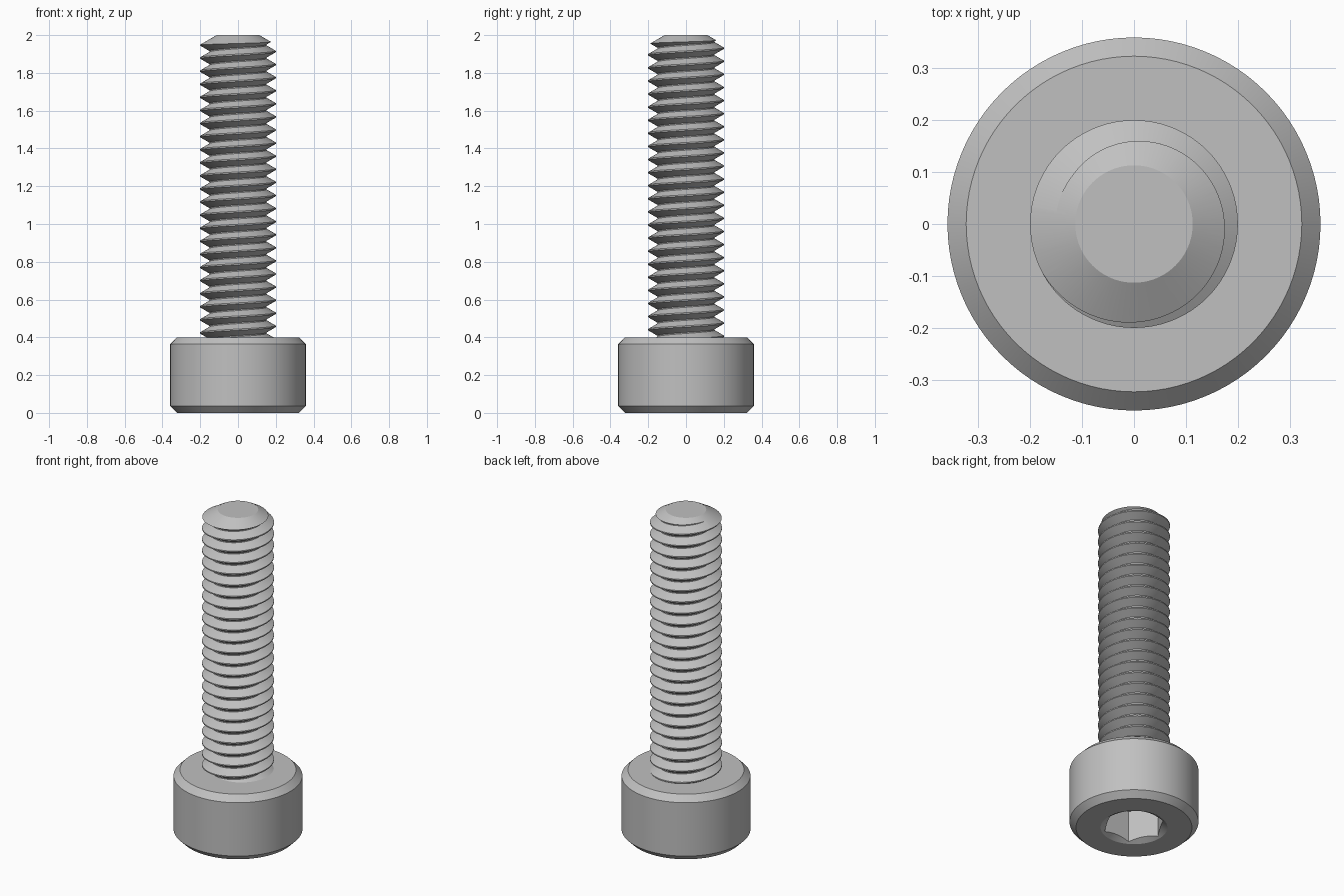
import bpy, bmesh, math
from mathutils import Vector

cube = bpy.data.objects.get("Cube")
if cube:
    bpy.data.objects.remove(cube, do_unlink=True)

steel = bpy.data.materials.new("steel_grey")
steel.use_nodes = True
steel.diffuse_color = (0.53, 0.53, 0.53, 1)
steel.node_tree.nodes["Principled BSDF"].inputs["Base Color"].default_value = (0.53, 0.53, 0.53, 1)


def finish(bm, name):
    bmesh.ops.recalc_face_normals(bm, faces=bm.faces)
    mesh = bpy.data.meshes.new(name)
    bm.to_mesh(mesh)
    bm.free()
    mesh.materials.append(steel)
    obj = bpy.data.objects.new(name, mesh)
    bpy.context.collection.objects.link(obj)
    return obj


def lathe(name, profile, sides):
    """Closed solid of revolution from (radius, height) points."""
    bm = bmesh.new()
    rings = []
    for r, z in profile:
        rings.append([bm.verts.new((r * math.cos(a), r * math.sin(a), z))
                      for a in (math.tau * i / sides for i in range(sides))])
    for low, high in zip(rings, rings[1:]):
        for i in range(sides):
            j = (i + 1) % sides
            bm.faces.new((low[i], low[j], high[j], high[i]))
    bm.faces.new(rings[0])
    bm.faces.new(rings[-1])
    return finish(bm, name)


def activate(obj):
    bpy.ops.object.select_all(action='DESELECT')
    obj.select_set(True)
    bpy.context.view_layer.objects.active = obj


def combine(obj, tool, operation):
    """Apply a boolean and discard the tool."""
    tool.hide_render = True
    activate(obj)
    mod = obj.modifiers.new("cut", 'BOOLEAN')
    mod.operation = operation
    mod.solver = 'EXACT'
    mod.object = tool
    bpy.ops.object.modifier_apply(modifier=mod.name)
    bpy.data.objects.remove(tool, do_unlink=True)


def smooth(obj):
    activate(obj)
    bpy.ops.object.shade_smooth_by_angle(angle=math.radians(25))


# Socket head: chamfered cylinder
HEAD_R, HEAD_H, CHAMFER = 0.359, 0.4, 0.036
head = lathe("socket_head", [(HEAD_R - CHAMFER, 0), (HEAD_R, CHAMFER),
                             (HEAD_R, HEAD_H - CHAMFER), (HEAD_R - CHAMFER, HEAD_H)], 96)

# Hexagonal key socket with a conical lead-in
hex_r = 0.15 / math.cos(math.pi / 6)
combine(head, lathe("hex_cutter", [(hex_r, -0.1), (hex_r, 0.2)], 6), 'DIFFERENCE')
combine(head, lathe("lead_in_cutter", [(0.286, -0.06), (0.186, 0), (0.086, 0.06)], 96), 'DIFFERENCE')
smooth(head)

# Threaded shank: helical strip with a trapezoid tooth
CREST, ROOT, PITCH, STEPS = 0.2, 0.151, 0.0693, 72
FLAT = 0.0035
TOP_CREST = 1.948            # crest height on the right-hand side (-x)
flank = (CREST - ROOT) * math.tan(math.pi / 6)
tooth = [(CREST, -FLAT), (CREST, FLAT), (ROOT, FLAT + flank),
         (ROOT, PITCH - FLAT - flank), (CREST, PITCH - FLAT)]

bm = bmesh.new()
previous = None
for i in range(-25 * STEPS, 4 * STEPS):
    a = math.pi + math.tau * i / STEPS
    lift = TOP_CREST + PITCH * i / STEPS
    row = [bm.verts.new((r * math.cos(a), r * math.sin(a), lift + z)) for r, z in tooth]
    if previous:
        for k in range(len(tooth) - 1):
            bm.faces.new((previous[k], row[k], row[k + 1], previous[k + 1]))
    previous = row
bmesh.ops.remove_doubles(bm, verts=bm.verts, dist=1e-5)

# Trim both ends flat and cap them
for height, normal in ((0.37, -1), (2.06, 1)):
    bmesh.ops.bisect_plane(bm, geom=bm.verts[:] + bm.edges[:] + bm.faces[:],
                           plane_co=Vector((0, 0, height)), plane_no=Vector((0, 0, normal)),
                           clear_outer=True)
bmesh.ops.holes_fill(bm, edges=[e for e in bm.edges if e.is_boundary], sides=0)
shank = finish(bm, "threaded_shank")

# Conical point at the free end
tip_r = 0.113
slope = math.tan(math.pi / 6)
envelope = lathe("point_envelope", [(0.3, 0.3), (0.3, 2 - (0.3 - tip_r) * slope), (tip_r, 2)], 96)
combine(shank, envelope, 'INTERSECT')
smooth(shank)
